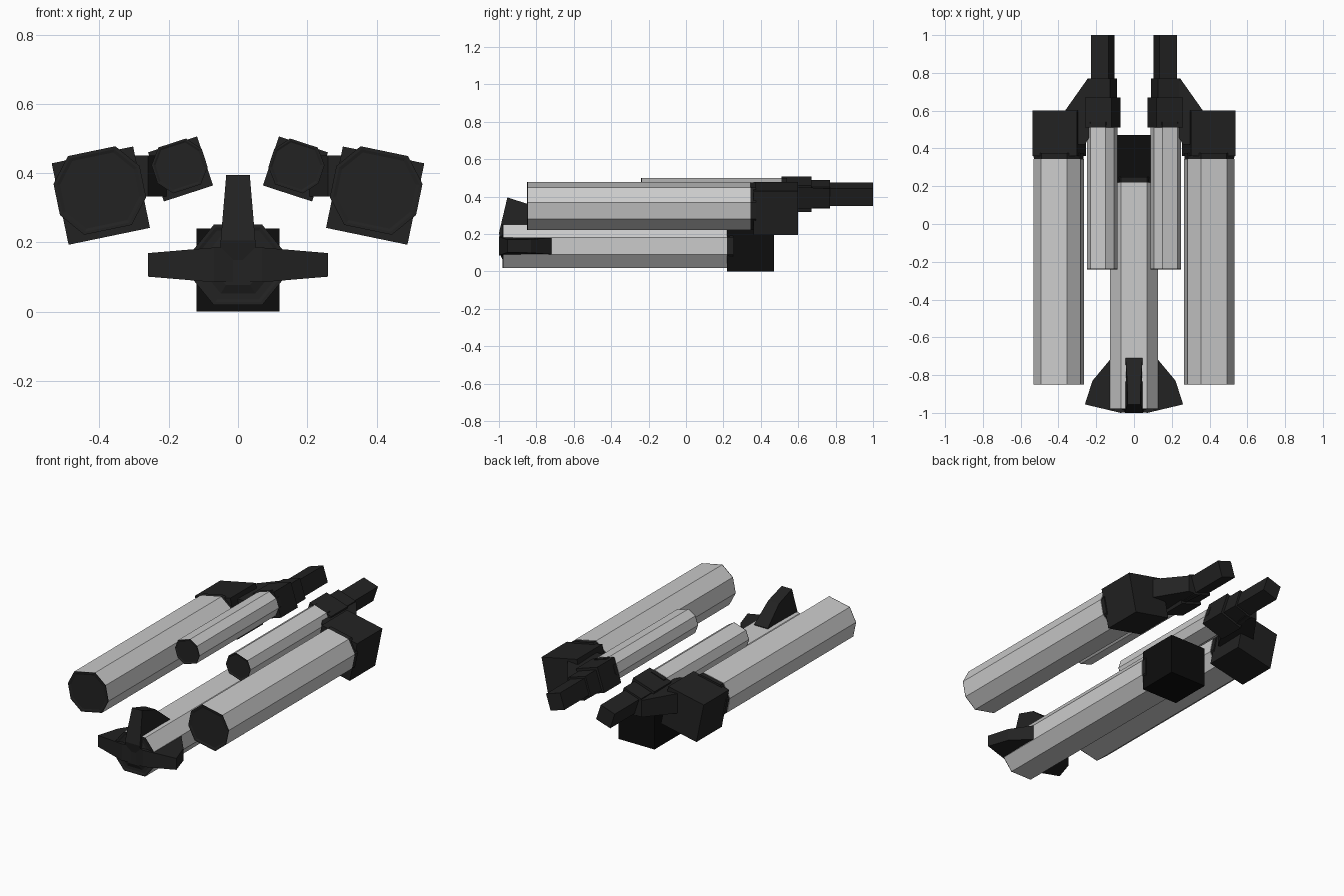
import bpy, bmesh
from math import sin, cos, radians

if "Cube" in bpy.data.objects:
    bpy.data.objects.remove(bpy.data.objects["Cube"])


def material(name, v):
    m = bpy.data.materials.new(name)
    m.diffuse_color = (v, v, v, 1)
    m.use_nodes = True
    m.node_tree.nodes["Principled BSDF"].inputs["Base Color"].default_value = m.diffuse_color
    return m


DARK = material("dark_metal", 0.016)
BLACK = material("black_metal", 0.004)

# Stretched octagon used by every tube, and a unit square for blocks
OCT = [(.127, -.046), (.127, .046), (.07, .116), (-.07, .116),
       (-.127, .046), (-.127, -.046), (-.07, -.116), (.07, -.116)]
SQUARE = [(1, -1), (1, 1), (-1, 1), (-1, -1)]


def loft(name, profile, rings, place=(0, 0, 0), mat=None, mirror=False):
    """Skin a profile through rings of (y, scale); place = (x, z, tilt)."""
    px, pz, deg = place
    c, s = cos(radians(deg)), sin(radians(deg))
    bm = bmesh.new()
    loops = [[bm.verts.new((px + k * (x * c - z * s), y, pz + k * (x * s + z * c)))
              for x, z in profile] for y, k in rings]
    n = len(profile)
    for a, b in zip(loops, loops[1:]):
        for i in range(n):
            j = (i + 1) % n
            bm.faces.new((a[i], a[j], b[j], b[i]))
    bm.faces.new(loops[0])
    bm.faces.new(loops[-1])
    return finish(name, bm, mat, mirror)


def finish(name, bm, mat, mirror):
    bmesh.ops.recalc_face_normals(bm, faces=bm.faces[:])
    me = bpy.data.meshes.new(name)
    bm.to_mesh(me)
    bm.free()
    ob = bpy.data.objects.new(name, me)
    bpy.context.collection.objects.link(ob)
    if mat:
        me.materials.append(mat)
    if mirror:
        ob.modifiers.new("mirror", 'MIRROR')
    return ob


def tube(name, x, z, deg, k, y0, y1, mirror):
    """Grey body with a dark recessed mouth, set slightly above the block axis."""
    a = radians(deg)
    place = (x - .015 * k * sin(a), z + .015 * k * cos(a), deg)
    loft(name, OCT, [(y0 + .004, k), (y1, k)], place, None, mirror)
    bpy.data.objects[name].hide_render = False
    # dark rim: thin lip in front of the body, with a shallow dish
    loft(name + "_mouth", OCT, [(y0 + .003, k * .5), (y0 + .003, k * .86),
                                (y0, k * .93), (y0, k), (y0 + .004, k)],
         place, DARK, mirror)
    loft(name + "_collar", OCT, [(y1 - .015, k * .97), (y1 + .03, k * 1.0)],
         place, DARK, mirror)


def block(name, x, z, deg, half, y0, y1, mat, mirror):
    loft(name, SQUARE, [(y0, half), (y1, half)], (x, z, deg), mat, mirror)


# Large outer pair
tube("outer_tube", -.396, .335, 11.7, 1, -.85, .345, True)
block("outer_end_block", -.396, .335, 11.7, .12, .36, .60, DARK, True)

# Small inner pair with stepped tails
tube("inner_tube", -.166, .412, 18, .6, -.24, .51, True)
loft("inner_stepped_tail", SQUARE,
     [(.51, .0745), (.67, .0745), (.67, .06), (.77, .06), (.77, .049), (1, .049)],
     (-.166, .412, 18), DARK, True)

# Central lower body
tube("lower_tube", 0, .12, 0, 1, -.98, .22, False)
block("lower_end_block", 0, .12, 0, .12, .22, .47, BLACK, False)


def prism(name, pts, frame, mat, mirror=False):
    """Plan outline of (a, b, half thickness) mapped to space by frame(a, b, t)."""
    bm = bmesh.new()
    lo = [bm.verts.new(frame(a, b, -t)) for a, b, t in pts]
    hi = [bm.verts.new(frame(a, b, t)) for a, b, t in pts]
    bm.faces.new(lo)
    bm.faces.new(hi)
    for i in range(len(pts)):
        j = (i + 1) % len(pts)
        bm.faces.new((lo[i], lo[j], hi[j], hi[i]))
    return finish(name, bm, mat, mirror)


# Bracket between outer and inner blocks
prism("link_bracket",
      [(-.17, .77, .05), (-.245, .77, .05), (-.365, .60, .059), (-.365, .42, .059),
       (-.26, .42, .059), (-.2, .52, .059)],
      lambda a, b, t: (a, b, .392 + t), DARK, True)

# Three swept fins around the lower tube mouth
FIN = [(0, -.985, .05), (.07, -1, .05), (.26, -.955, .034),
       (.22, -.83, .036), (.12, -.71, .045), (0, -.71, .05)]
prism("side_fin", FIN, lambda r, y, t: (-r, y, .135 + t), DARK, True)
prism("top_fin", FIN, lambda r, y, t: (t, y, .135 + r), DARK)
# Hub where the fins meet
loft("fin_hub", OCT, [(-.988, .5), (-.975, .75)], (0, .135, 0), DARK)
